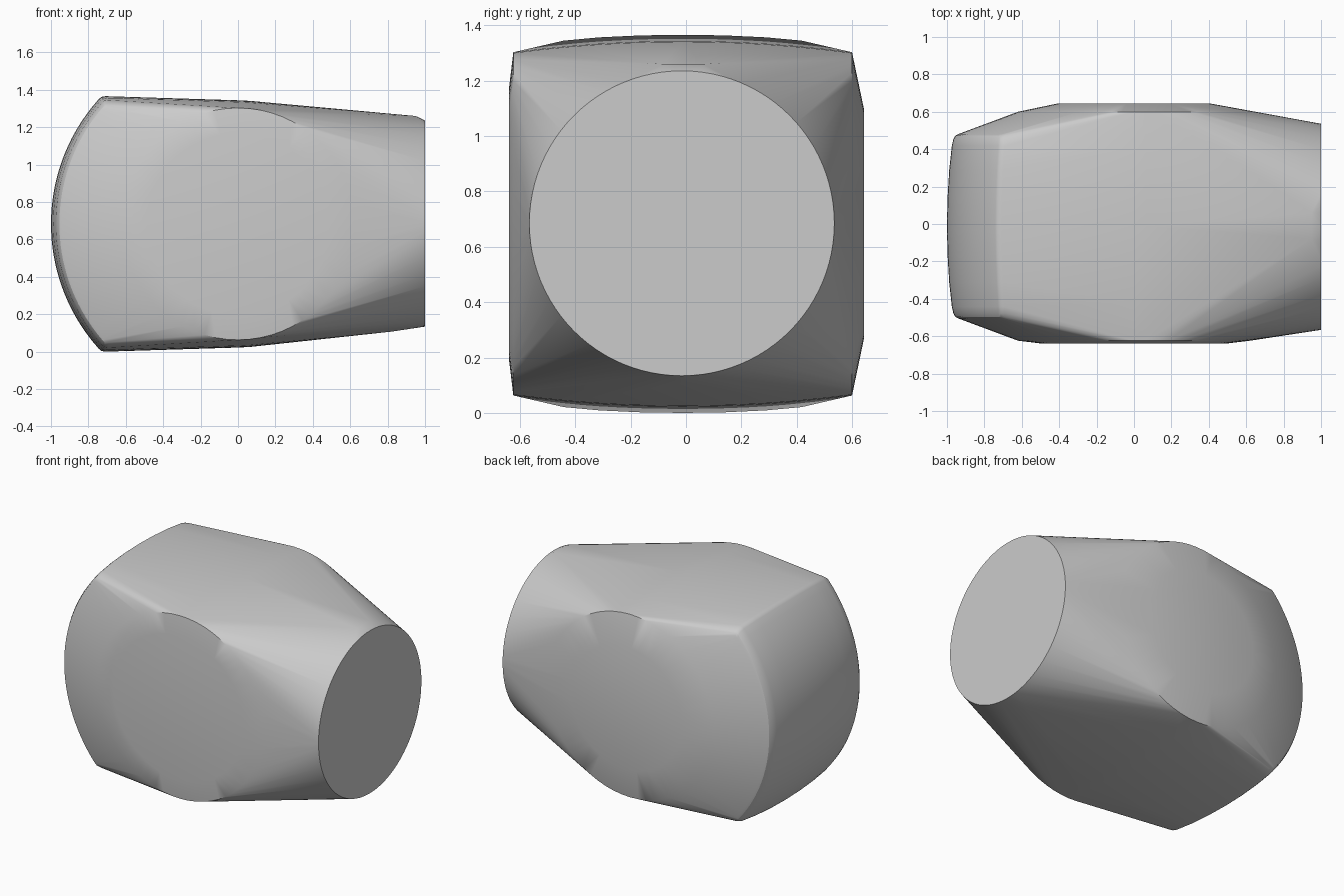
import bpy, bmesh, math

if "Cube" in bpy.data.objects:
    bpy.data.objects.remove(bpy.data.objects["Cube"])

CZ = 0.683      # height of the long axis
CY = -0.012     # slight sideways offset of the axis
pts = []


def ring_y(y, r, n=64):
    """Circle facing along y."""
    for i in range(n):
        a = 2 * math.pi * i / n
        pts.append((r * math.cos(a), y, CZ + r * math.sin(a)))


# Flat end disc
for i in range(96):
    a = 2 * math.pi * i / 96
    pts.append((1.0, CY - 0.003 + 0.551 * math.cos(a), CZ + 0.002 + 0.551 * math.sin(a)))

# Small crowns just behind the end disc
for y in (-0.08, 0.06):
    pts.append((0.95, y, 1.26))
pts.append((0.82, -0.015, 0.107))

# Barrel-shaped middle with a domed rim
for i in range(13):
    t = -1 + i / 6
    ring_y(CY + 0.612 * t, 0.661 - 0.041 * t * t)

# Raised side discs
ring_y(-0.64, 0.487)
ring_y(0.643, 0.415)

# Curved end cap with softened borders: (offset in y, arc radius, half height)
rows = [(0.0, 1.0, 0.683), (0.15, 0.997, 0.681), (0.3, 0.988, 0.674),
        (0.43, 0.974, 0.662), (0.465, 0.966, 0.652), (0.485, 0.955, 0.638), (0.492, 0.942, 0.622)]
for dy, r, h in rows:
    for s in ((-1, 1) if dy else (1,)):
        y = CY + s * dy
        for i in range(33):
            z = (h - 0.015) * (-1 + i / 16)
            pts.append((-math.sqrt(r * r - z * z), y, CZ + z))
        xe = -math.sqrt(r * r - (h - 0.015) ** 2)
        for k in (-1, 1):
            pts.append((xe + 0.013, y, CZ + k * (h - 0.004)))
            pts.append((xe + 0.035, y, CZ + k * h))

# Wrap one tight skin round all the sections
bm = bmesh.new()
for p in pts:
    bm.verts.new(p)
res = bmesh.ops.convex_hull(bm, input=bm.verts)
loose = [v for v in bm.verts if not v.link_faces]
bmesh.ops.delete(bm, geom=loose, context='VERTS')
bmesh.ops.dissolve_limit(bm, angle_limit=0.003, verts=bm.verts, edges=bm.edges)
bmesh.ops.recalc_face_normals(bm, faces=bm.faces)
mesh = bpy.data.meshes.new("housing")
bm.to_mesh(mesh)
bm.free()
housing = bpy.data.objects.new("housing", mesh)
bpy.context.collection.objects.link(housing)

grey = bpy.data.materials.new("light grey")
grey.diffuse_color = (0.6, 0.6, 0.6, 1)
grey.use_nodes = True
grey.node_tree.nodes["Principled BSDF"].inputs["Base Color"].default_value = grey.diffuse_color
mesh.materials.append(grey)

bpy.context.view_layer.objects.active = housing
housing.select_set(True)
bpy.ops.object.shade_smooth_by_angle(angle=math.radians(30))
